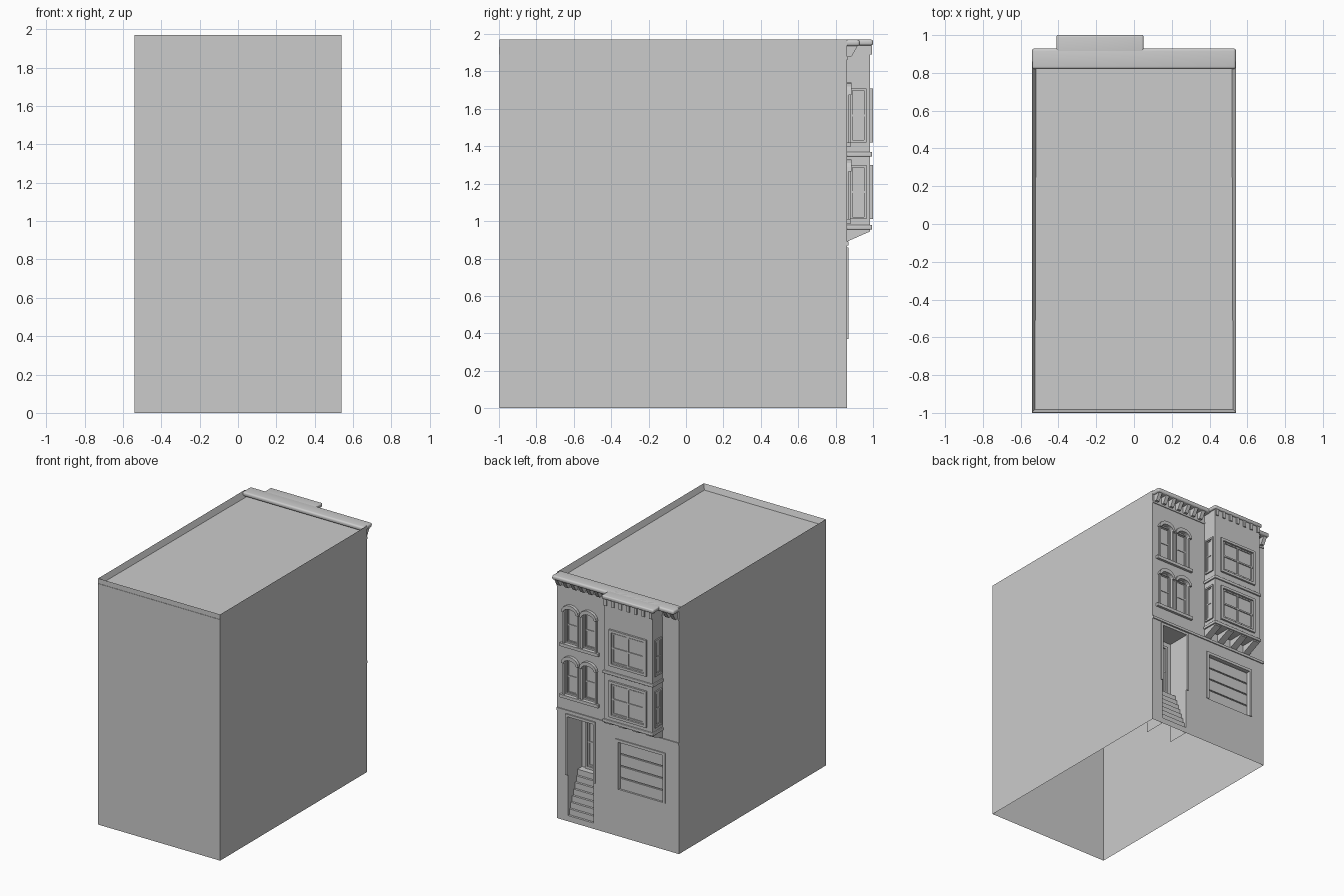
import bpy, bmesh, math

cube = bpy.data.objects.get("Cube")
if cube:
    bpy.data.objects.remove(cube, do_unlink=True)

GREY = (0.6, 0.6, 0.6, 1)
mat = bpy.data.materials.new("plain_grey")
mat.use_nodes = True
mat.diffuse_color = GREY
mat.node_tree.nodes["Principled BSDF"].inputs["Base Color"].default_value = GREY

W, BACK, FACE, TOP = 0.54, -0.997, 0.86, 1.97
BAY_L, BAY_R, BAY_Y = -0.395, 0.035, 0.985


def finish(name, bm, bevel=0):
    mesh = bpy.data.meshes.new(name)
    bm.to_mesh(mesh)
    bm.free()
    mesh.materials.append(mat)
    ob = bpy.data.objects.new(name, mesh)
    bpy.context.collection.objects.link(ob)
    if bevel:
        mod = ob.modifiers.new("rounding", "BEVEL")
        mod.width, mod.segments = bevel, 4
        for p in mesh.polygons:
            p.use_smooth = True
    return ob


def add_box(bm, x0, x1, y0, y1, z0, z1):
    vs = bmesh.ops.create_cube(bm, size=1)["verts"]
    for v in vs:
        v.co = (x1 if v.co.x > 0 else x0, y1 if v.co.y > 0 else y0, z1 if v.co.z > 0 else z0)
    return vs


def boxes(name, items, bevel=0):
    bm = bmesh.new()
    for item in items:
        add_box(bm, *item)
    return finish(name, bm, bevel)


def prisms(name, outline, axis, spans):
    """Extrude an outline along x (points are y, z) or y (points are x, z)."""
    bm = bmesh.new()
    for lo, hi in spans:
        at = (lambda p, t: (t, p[0], p[1])) if axis == "x" else (lambda p, t: (p[0], t, p[1]))
        a = [bm.verts.new(at(p, lo)) for p in outline]
        b = [bm.verts.new(at(p, hi)) for p in outline]
        bm.faces.new(a)
        bm.faces.new(b[::-1])
        for i in range(len(a)):
            j = (i + 1) % len(a)
            bm.faces.new((a[i], b[i], b[j], a[j]))
    bmesh.ops.recalc_face_normals(bm, faces=bm.faces)
    return finish(name, bm)


# Building shell: open below, sunken roof, street wall left out
bm = bmesh.new()
add_box(bm, -W, W, BACK, FACE, 0, TOP)
bm.normal_update()
top = next(f for f in bm.faces if f.normal.z > 0.9)
bmesh.ops.delete(bm, geom=[f for f in bm.faces if f.normal.z < -0.9 or f.normal.y > 0.9], context="FACES")
bmesh.ops.inset_region(bm, faces=[top], thickness=0.022)
bmesh.ops.translate(bm, verts=top.verts, vec=(0, 0, -0.045))
finish("building_shell", bm)
boxes("rear_parapet_trim", [(-W, W, -1, BACK, 1.89, 1.93)])

# Street wall with recessed openings: x0, x1, z0, z1, depth, bottom of recess back
STAIR = (0.215, 0.443, 0, 0.84, 0.18, 0.37)
GARAGE = (-0.40, -0.005, 0.375, 0.755, 0.025, 0.375)
FLOORS = ((1.01, 1.30), (1.42, 1.71))
CENTRES = (0.413, 0.253)
HALF = 0.056
holes = [STAIR, GARAGE]
for z0, z1 in FLOORS:
    holes += [(c - HALF, c + HALF, z0, z1, 0.02, z0) for c in CENTRES]
xs = sorted({-W, W} | {v for h in holes for v in h[:2]})
zs = sorted({0, TOP} | {v for h in holes for v in h[2:4]})
bm = bmesh.new()


def quad(*pts):
    bm.faces.new([bm.verts.new(p) for p in pts])


for x0, x1 in zip(xs, xs[1:]):
    for z0, z1 in zip(zs, zs[1:]):
        mx, mz = (x0 + x1) / 2, (z0 + z1) / 2
        if not any(h[0] < mx < h[1] and h[2] < mz < h[3] for h in holes):
            quad((x1, FACE, z0), (x0, FACE, z0), (x0, FACE, z1), (x1, FACE, z1))
for x0, x1, z0, z1, d, zb in holes:
    y = FACE - d
    quad((x1, y, zb), (x0, y, zb), (x0, y, z1), (x1, y, z1))
    quad((x0, FACE, z0), (x0, FACE, z1), (x0, y, z1), (x0, y, z0))
    quad((x1, FACE, z0), (x1, y, z0), (x1, y, z1), (x1, FACE, z1))
    quad((x0, FACE, z1), (x1, FACE, z1), (x1, y, z1), (x0, y, z1))
    if z0 > 0:
        quad((x0, FACE, z0), (x0, y, z0), (x1, y, z0), (x1, FACE, z0))
# Stair treads and risers, then the landing
steps, run = 8, 0.14
rise = STAIR[5] / steps
for i in range(steps):
    y0 = FACE - i * run / steps
    y1 = FACE - (i + 1) * run / steps if i < steps - 1 else FACE - STAIR[4]
    quad((STAIR[1], y0, i * rise), (STAIR[0], y0, i * rise),
         (STAIR[0], y0, (i + 1) * rise), (STAIR[1], y0, (i + 1) * rise))
    quad((STAIR[1], y0, (i + 1) * rise), (STAIR[0], y0, (i + 1) * rise),
         (STAIR[0], y1, (i + 1) * rise), (STAIR[1], y1, (i + 1) * rise))
bmesh.ops.remove_doubles(bm, verts=bm.verts, dist=0.0001)
finish("street_wall", bm)


def window(name, u0, u1, z0, z1, base, side=0, frame=0.015, border=0.02, upright=True):
    """Framed window on a wall facing +y (side 0) or facing +x / -x."""
    bars = []

    def bar(a, b, c, d, n):
        if side:
            lo, hi = sorted((base - side * 0.002, base + side * n))
            bars.append((lo, hi, a, b, c, d))
        else:
            bars.append((a, b, base - 0.002, base + n, c, d))

    def ring(a, b, c, d, w, n):
        bar(a, a + w, c, d, n)
        bar(b - w, b, c, d, n)
        bar(a + w, b - w, c, c + w, n)
        bar(a + w, b - w, d - w, d, n)

    ring(u0, u1, z0, z1, border, frame)
    e = border * 1.3
    ring(u0 + e, u1 - e, z0 + e, z1 - e, border * 0.5, frame * 0.5)
    mid = (z0 + z1) / 2
    bar(u0 + border, u1 - border, mid - 0.006, mid + 0.006, frame * 0.5)
    if upright:
        m = (u0 + u1) / 2
        bar(m - 0.006, m + 0.006, z0 + border, z1 - border, frame * 0.5)
    boxes(name, bars)


def arc(c, half, spring, rise_, n=8):
    return [(c - half * math.cos(math.pi * i / n), spring + rise_ * math.sin(math.pi * i / n)) for i in range(n + 1)]


# Paired arched windows with hoods and sills
for z0, z1 in FLOORS:
    for c in CENTRES:
        window("sash_window", c - HALF, c + HALF, z0, z1, FACE - 0.02, frame=0.01, border=0.012, upright=False)
        spring = z1 - 0.035
        inner = arc(c, HALF, spring, 0.035)
        prisms("arch_spandrel", inner + [(c + HALF, z1), (c - HALF, z1)], "y", [(FACE - 0.02, FACE)])
        prisms("arch_hood", arc(c, HALF + 0.02, spring, 0.065) + inner[::-1], "y", [(FACE, FACE + 0.024)])
        boxes("window_casing", [(c + s * (HALF + 0.007) - 0.007, c + s * (HALF + 0.007) + 0.007,
                                 FACE, FACE + 0.01, z0, spring) for s in (-1, 1)])
    boxes("window_sill", [(0.165, 0.505, FACE, FACE + 0.02, z0 - 0.025, z0)])

# Entrance casing and door
boxes("entrance_casing", [(0.198, 0.215, FACE, 0.87, 0.37, 0.86), (0.443, 0.46, FACE, 0.87, 0.37, 0.86),
                          (0.215, 0.443, FACE, 0.87, 0.84, 0.86)])
window("front_door", 0.25, 0.41, 0.37, 0.80, FACE - STAIR[4], frame=0.012, upright=False)

# Garage door with frame and slats
gx0, gx1, gz0, gz1 = GARAGE[:4]
boxes("garage_frame", [(gx0 - 0.022, gx0, FACE, 0.868, gz0, gz1 + 0.022), (gx1, gx1 + 0.022, FACE, 0.868, gz0, gz1 + 0.022),
                       (gx0, gx1, FACE, 0.868, gz1, gz1 + 0.022)])
slat = (gz1 - gz0) / 4
boxes("garage_slats", [(gx0 + 0.008, gx1 - 0.008, FACE - 0.026, FACE - 0.015, gz0 + i * slat, gz0 + (i + 1) * slat - 0.01)
                       for i in range(4)])
boxes("belt_course", [(-W, W, FACE, 0.868, 0.87, 0.89)])

# Projecting bay with mouldings, windows and supports
boxes("bay", [(BAY_L, BAY_R, FACE, BAY_Y, 0.96, 1.945)])
for z0, z1 in ((0.955, 0.98), (1.345, 1.37)):
    boxes("bay_moulding", [(BAY_L - 0.01, BAY_R + 0.01, FACE, BAY_Y + 0.01, z0, z1)], bevel=0.005)
for z0, z1 in FLOORS:
    window("bay_front_window", -0.345, -0.015, z0, z1, BAY_Y)
    for s, x in ((-1, BAY_L), (1, BAY_R)):
        window("bay_side_window", 0.877, 0.965, z0, z1, x, side=s, frame=0.01, border=0.013, upright=False)
pitch = (BAY_R - BAY_L - 0.055) / 3
prisms("bay_supports", [(FACE, 0.89), (FACE, 0.96), (BAY_Y, 0.96), (BAY_Y, 0.945)], "x",
       [(BAY_L + i * pitch, BAY_L + i * pitch + 0.055) for i in range(4)])

# Rounded cornices with brackets below
boxes("main_cornice", [(-W, W, 0.82, 0.93, 1.935, TOP)], bevel=0.014)
boxes("bay_cornice", [(-0.41, 0.05, 0.88, 1.0, 1.94, TOP)], bevel=0.01)
spots = [0.09 + i * 0.07 for i in range(7)] + [-0.51, -0.45]
prisms("cornice_brackets", [(FACE, 1.88), (FACE, 1.94), (0.92, 1.94), (0.885, 1.88)], "x",
       [(x - 0.015, x + 0.015) for x in spots])
boxes("bay_dentils", [(x - 0.012, x + 0.012, BAY_Y, BAY_Y + 0.01, 1.89, 1.94)
                      for x in [BAY_L + 0.015 + i * 0.0667 for i in range(7)]])
boxes("frieze", [(-W, W, FACE, 0.866, 1.865, 1.88)])
